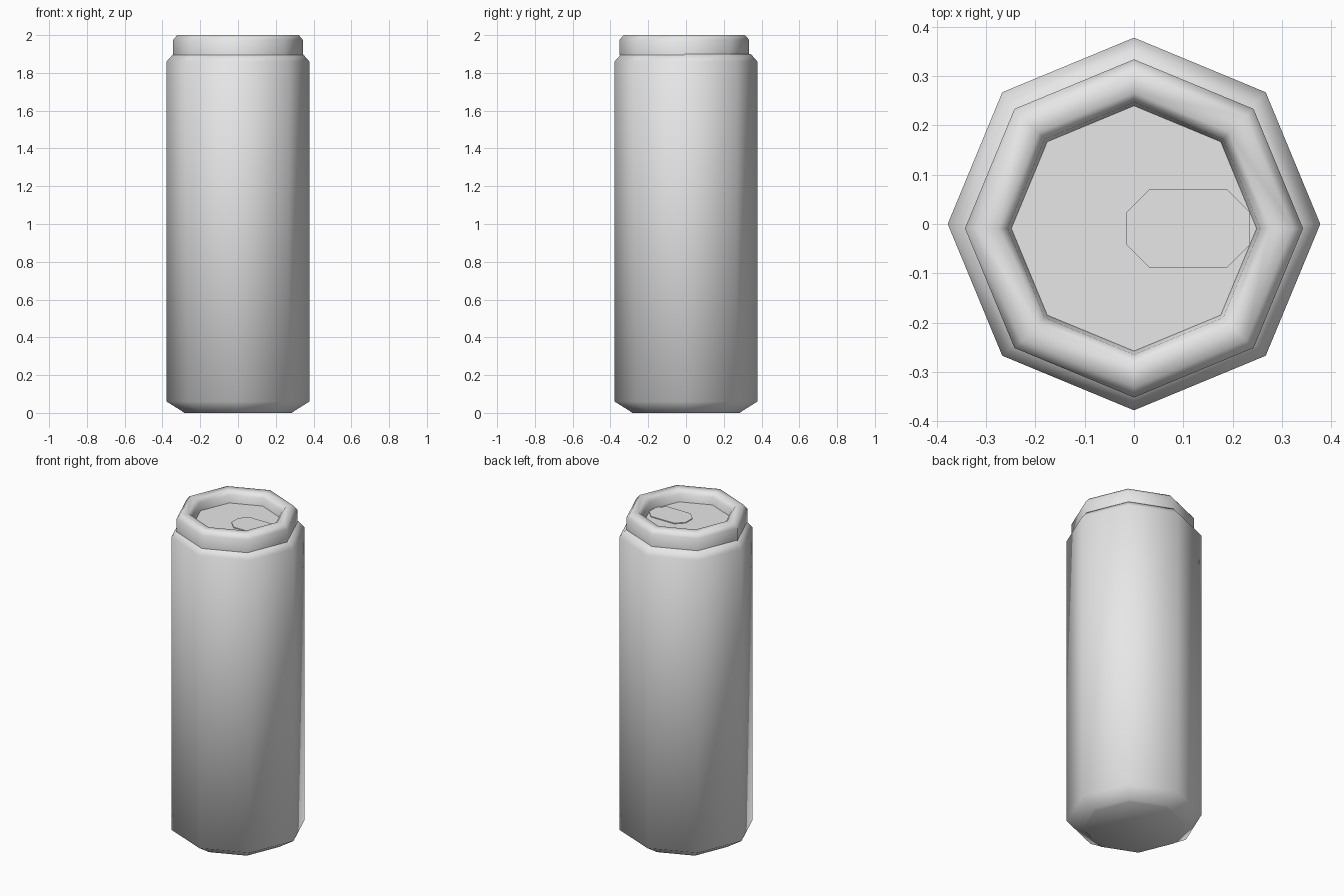
import bpy, bmesh, math

if "Cube" in bpy.data.objects:
    bpy.data.objects.remove(bpy.data.objects["Cube"], do_unlink=True)

SIDES = 8
RIM_Y = -0.009   # the lid sits slightly forward of the body axis

metal = bpy.data.materials.new("light_grey_metal")
metal.use_nodes = True
metal.diffuse_color = (0.8, 0.8, 0.8, 1)
metal.node_tree.nodes["Principled BSDF"].inputs["Base Color"].default_value = (0.8, 0.8, 0.8, 1)


def make_object(name, bm, smooth):
    bmesh.ops.recalc_face_normals(bm, faces=bm.faces)
    mesh = bpy.data.meshes.new(name)
    bm.to_mesh(mesh)
    bm.free()
    mesh.materials.append(metal)
    for poly in mesh.polygons:
        poly.use_smooth = smooth
    obj = bpy.data.objects.new(name, mesh)
    bpy.context.collection.objects.link(obj)
    return obj


def lathe(name, profile, smooth=True, cap_first=False, cap_last=False, y=0.0):
    """Turn (radius, height) points into an eight-sided shell."""
    bm = bmesh.new()
    rings = []
    for r, z in profile:
        angles = [2 * math.pi * i / SIDES for i in range(SIDES)]
        rings.append([bm.verts.new((r * math.cos(a), y + r * math.sin(a), z)) for a in angles])
    for low, high in zip(rings, rings[1:]):
        for i in range(SIDES):
            j = (i + 1) % SIDES
            bm.faces.new((low[i], low[j], high[j], high[i]))
    if cap_first:
        bm.faces.new(rings[0])
    if cap_last:
        bm.faces.new(rings[-1])
    return make_object(name, bm, smooth)


# Can body with chamfered base and sloping shoulder
lathe("body", [(0.285, 0), (0.295, 0.008), (0.378, 0.06), (0.378, 1.86),
               (0.343, 1.9), (0.30, 1.902)], cap_first=True)

# Rounded rim
lathe("rim", [(0.343, 1.895), (0.343, 1.975), (0.322, 2), (0.275, 2),
              (0.256, 1.975), (0.248, 1.925)], y=RIM_Y)

# Sunken lid panel
lathe("lid", [(0.252, 1.92), (0.252, 1.93)], smooth=False, cap_last=True, y=RIM_Y)

# Thin opening tab with cut corners
bm = bmesh.new()
half_x, half_y, cut = 0.125, 0.079, 0.046
corners = []
for sx, sy in ((1, 1), (-1, 1), (-1, -1), (1, -1)):
    pair = [(sx * half_x, sy * (half_y - cut)), (sx * (half_x - cut), sy * half_y)]
    corners += pair if sx * sy > 0 else pair[::-1]
base = bm.faces.new([bm.verts.new((0.11 + x, RIM_Y + y, 1.929)) for x, y in corners])
top = bmesh.ops.extrude_face_region(bm, geom=[base])["geom"]
bmesh.ops.translate(bm, vec=(0, 0, 0.006),
                    verts=[v for v in top if isinstance(v, bmesh.types.BMVert)])
make_object("opening_tab", bm, False)
